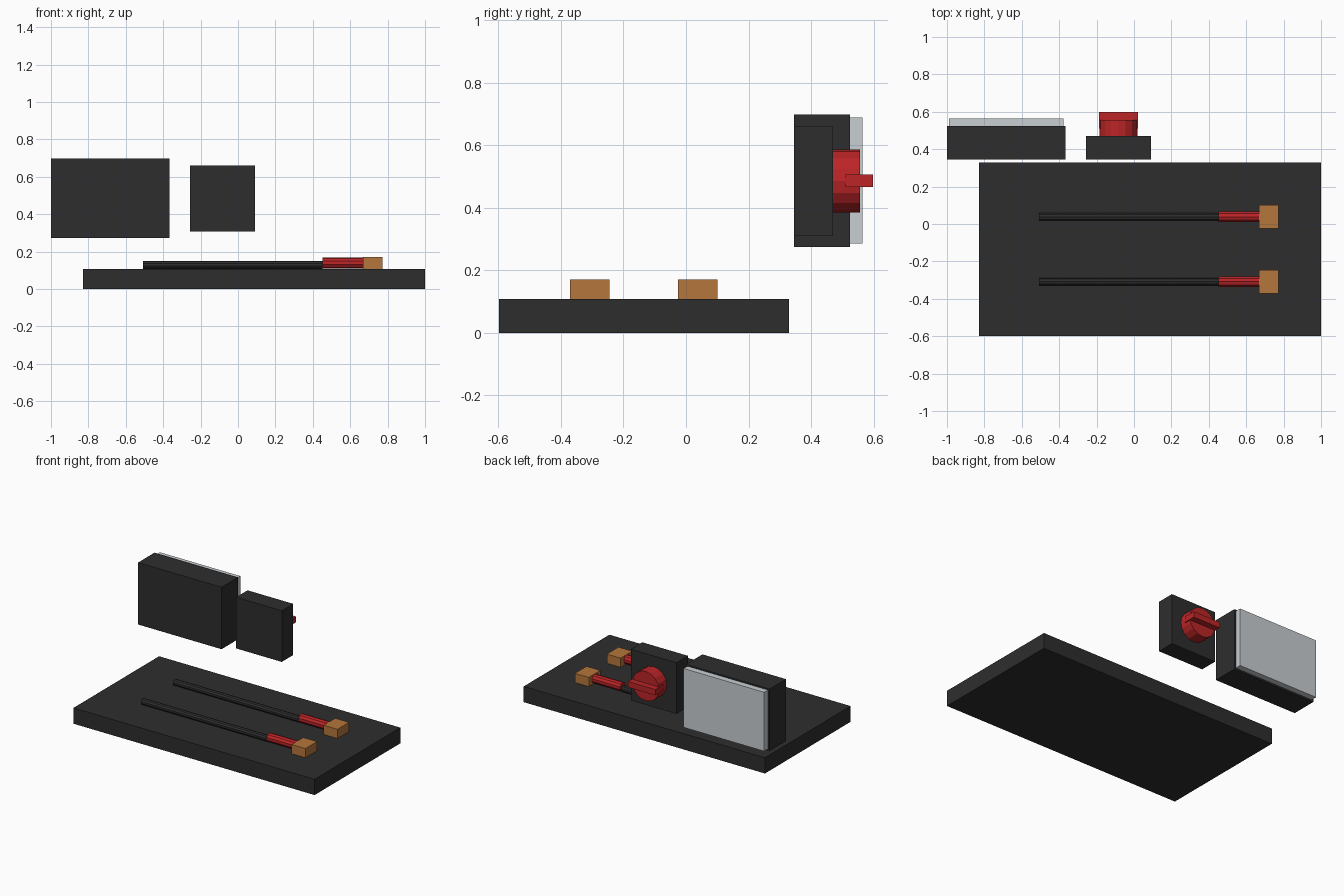
import bpy, math

if "Cube" in bpy.data.objects:
    bpy.data.objects.remove(bpy.data.objects["Cube"])


def material(name, rgb):
    m = bpy.data.materials.new(name)
    m.diffuse_color = (*rgb, 1)
    m.use_nodes = True
    m.node_tree.nodes["Principled BSDF"].inputs["Base Color"].default_value = m.diffuse_color
    return m


BLACK = material("charcoal", (0.027, 0.027, 0.027))
RED = material("red", (0.5, 0.018, 0.02))
COPPER = material("copper", (0.46, 0.18, 0.045))
GREY = material("pale grey", (0.58, 0.62, 0.65))


def box(name, x, y, z, mat):
    """Box from (min, max) pairs on each axis."""
    bpy.ops.mesh.primitive_cube_add(size=1, location=[(a + b) / 2 for a, b in (x, y, z)])
    ob = bpy.context.object
    ob.name = name
    ob.scale = [b - a for a, b in (x, y, z)]
    bpy.ops.object.transform_apply(location=False, rotation=False, scale=True)
    ob.data.materials.append(mat)
    return ob


def cylinder(name, centre, radius, length, rotation, sides, mat):
    bpy.ops.mesh.primitive_cylinder_add(vertices=sides, radius=radius, depth=length,
                                        location=centre, rotation=rotation)
    ob = bpy.context.object
    ob.name = name
    ob.data.materials.append(mat)
    return ob


# Base slab
box("base_plate", (-0.83, 1.0), (-0.598, 0.33), (0, 0.108), BLACK)

# Two probes lying on the slab: cable, grip and copper tip block
for i, y in enumerate((0.038, -0.308)):
    spin = (math.pi / 2, 0, math.pi / 2)
    cylinder(f"cable_{i}", (-0.027, y, 0.129), 0.0215, 0.96, spin, 10, BLACK)
    cylinder(f"grip_{i}", (0.56, y, 0.14), 0.03, 0.214, spin, 10, RED)
    box(f"tip_block_{i}", (0.667, 0.772), (y - 0.063, y + 0.063), (0.108, 0.171), COPPER)

# Display unit with its screen on the back
box("display_case", (-1.0, -0.367), (0.346, 0.524), (0.274, 0.699), BLACK)
box("display_screen", (-0.988, -0.378), (0.52, 0.565), (0.285, 0.689), GREY)

# Switch box with a rotary knob and its bar handle
box("switch_box", (-0.257, 0.09), (0.346, 0.47), (0.309, 0.66), BLACK)
cylinder("knob", (-0.083, 0.51, 0.486), 0.101, 0.092, (math.pi / 2, 0, 0), 16, RED)
box("knob_handle", (-0.187, 0.021), (0.511, 0.598), (0.466, 0.506), RED)
